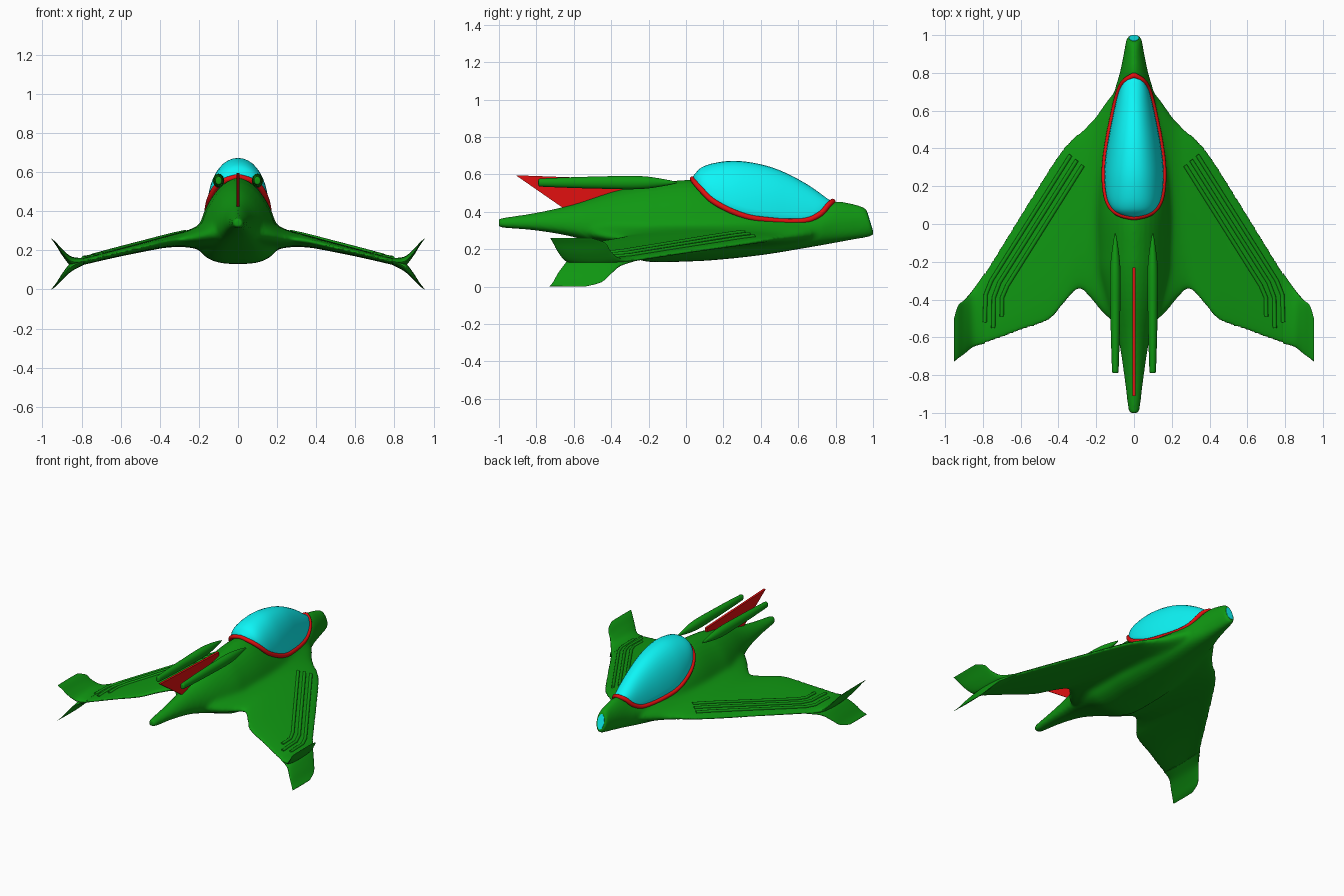
import bpy, bmesh
from math import cos, sin, pi
from mathutils import Vector
from mathutils.bvhtree import BVHTree

if "Cube" in bpy.data.objects:
    bpy.data.objects.remove(bpy.data.objects["Cube"])


def material(name, rgb):
    m = bpy.data.materials.new(name)
    m.diffuse_color = (*rgb, 1)
    m.use_nodes = True
    m.node_tree.nodes["Principled BSDF"].inputs["Base Color"].default_value = m.diffuse_color
    return m


GREEN = material("green", (0.005, 0.31, 0.006))
RED = material("red", (0.76, 0.005, 0.005))
CYAN = material("cyan", (0.004, 0.92, 0.93))


def smooth_rows(rows, sub=4):
    """Catmull-Rom resampling of a table of section rows."""
    rows = [Vector(r) for r in rows]
    out = []
    for i in range(len(rows) - 1):
        p1, p2 = rows[i], rows[i + 1]
        p0, p3 = rows[max(i - 1, 0)], rows[min(i + 2, len(rows) - 1)]
        for k in range(sub):
            t = k / sub
            out.append(0.5 * (2 * p1 + (p2 - p0) * t + (2 * p0 - 5 * p1 + 4 * p2 - p3) * t ** 2
                              + (3 * p1 - p0 - 3 * p2 + p3) * t ** 3))
    return out + [rows[-1]]


def power(v, n):
    return (abs(v) ** (2 / n)) * (1 if v >= 0 else -1)


def activate(obs):
    bpy.ops.object.select_all(action='DESELECT')
    for ob in obs:
        ob.select_set(True)
    bpy.context.view_layer.objects.active = obs[0]


def finish(name, bm, mat, angle=0.7):
    bmesh.ops.recalc_face_normals(bm, faces=bm.faces)
    me = bpy.data.meshes.new(name)
    bm.to_mesh(me)
    bm.free()
    ob = bpy.data.objects.new(name, me)
    bpy.context.collection.objects.link(ob)
    me.materials.append(mat)
    activate([ob])
    bpy.ops.object.shade_smooth_by_angle(angle=angle)
    return ob


def loft(rings):
    bm = bmesh.new()
    vs = [[bm.verts.new(p) for p in r] for r in rings]
    n = len(vs[0])
    for a, b in zip(vs, vs[1:]):
        for i in range(n):
            bm.faces.new((a[i], a[(i + 1) % n], b[(i + 1) % n], b[i]))
    bm.faces.new(vs[0])
    bm.faces.new(vs[-1])
    return bm


def body_ring(y, w, zm, zt, zb, up=1.75, low=2.6, shear=0, n=40):
    """Cross-section across the ship: half-width w, widest at height zm."""
    pts = []
    for i in range(n):
        c, s = cos(2 * pi * i / n), sin(2 * pi * i / n)
        e = up if s >= 0 else low
        z = zm + power(s, e) * (zt - zm if s >= 0 else zm - zb)
        pts.append((w * power(c, e), y - shear * (z - zm), z))
    return pts


def wing_ring(x, le, te, zc, t, side, n=32):
    return [(side * x, (le + te) / 2 + (le - te) / 2 * cos(2 * pi * i / n),
             zc + t * power(sin(2 * pi * i / n), 2.2)) for i in range(n)]


def tube(name, pts, r, mat, closed=False):
    cu = bpy.data.curves.new(name, 'CURVE')
    cu.dimensions = '3D'
    cu.bevel_depth, cu.bevel_resolution = r, 3
    cu.use_fill_caps = True
    sp = cu.splines.new('POLY')
    sp.points.add(len(pts) - 1)
    for p, co in zip(sp.points, pts):
        p.co = (*co, 1)
    sp.use_cyclic_u = closed
    cu.materials.append(mat)
    bpy.context.collection.objects.link(bpy.data.objects.new(name, cu))


# Fuselage: y, half-width, mid height, top, bottom
hull = [(-1, .018, .34, .36, .322), (-.975, .03, .34, .368, .315), (-.8, .052, .34, .395, .30),
        (-.6, .085, .325, .44, .265), (-.4, .15, .285, .505, .20), (-.25, .192, .26, .54, .143),
        (-.15, .2, .25, .555, .13), (0, .205, .25, .57, .134), (.1, .205, .25, .56, .138),
        (.2, .2, .26, .53, .146), (.3, .19, .27, .50, .156), (.45, .165, .28, .45, .175),
        (.6, .133, .30, .415, .2), (.7, .105, .31, .42, .217), (.8, .075, .33, .455, .235),
        (.9, .054, .345, .44, .253)]
rings = [body_ring(*r) for r in smooth_rows(hull)]
rings += [body_ring(.95, .045, .345, .43, .264, 2, 2.2, .2),
          body_ring(.975, .04, .345, .422, .272, 2, 2, .3),
          body_ring(.985, .033, .345, .41, .283, 2, 2, .3)]
shell = [finish("fuselage_and_wings", loft(rings), GREEN)]

# Nose lens set in the slanted nose face
finish("nose_lens", loft([body_ring(y, .026, .345, .397, .297, 2, 2, .3) for y in (.97, .986)]), CYAN)

# Canopy: y, half-width, frame height, top
dome = [(.035, .005, .575, .585), (.05, .07, .555, .605), (.08, .115, .52, .635),
        (.14, .145, .46, .658), (.24, .157, .405, .672), (.34, .153, .37, .665),
        (.45, .137, .355, .64), (.55, .117, .348, .60), (.65, .095, .355, .545),
        (.72, .073, .39, .497), (.76, .045, .435, .468), (.785, .005, .455, .46)]
dome = smooth_rows(dome)
finish("canopy", loft([body_ring(y, w, zb, zt, zb - .01, 2.1, 2) for y, w, zb, zt in dome]), CYAN, 1)
rim = [(w, y, zb) for y, w, zb, zt in dome]
tube("canopy_frame", rim + [(-x, y, z) for x, y, z in reversed(rim)], .015, RED, True)

# Wings and split wing tips: x, leading y, trailing y, height, half-thickness
joint = (.79, -.26, -.633, .143, .018)
wing = [(.04, .73, -.55, .30, .10), (.13, .675, -.51, .285, .085), (.2, .58, -.44, .268, .06),
        (.245, .53, -.385, .26, .047), (.295, .48, -.345, .255, .038), (.37, .405, -.42, .243, .03),
        (.45, .29, -.51, .225, .026), (.6, .05, -.565, .19, .021), (.75, -.195, -.62, .153, .018),
        (.8, -.275, -.635, .141, .018)]
upper_tip = [joint, (.85, -.345, -.65, .143, .024),
             (.895, -.40, -.685, .185, .017), (.93, -.43, -.71, .232, .008), (.953, -.5, -.725, .258, .002)]
lower_tip = [joint, (.85, -.345, -.65, .117, .024),
             (.895, -.40, -.685, .07, .017), (.93, -.45, -.71, .025, .008), (.953, -.53, -.73, .002, .002)]
strips = [((.335, .365), (.755, -.30), (.785, -.375), (.79, -.52)),
          ((.302, .338), (.712, -.31), (.742, -.39), (.745, -.55)),
          ((.270, .310), (.670, -.325), (.698, -.39), (.70, -.49))]
# Side pods: y, radius
pod = [(-.05, .004), (-.1, .015), (-.2, .031), (-.3, .036), (-.45, .033), (-.6, .029),
       (-.75, .023), (-.785, .02), (-.79, .01)]

for side, tag in ((1, "right"), (-1, "left")):
    bm = loft([wing_ring(*r, side) for r in smooth_rows(wing)])
    tree = BVHTree.FromBMesh(bm)
    shell.append(finish("wing_" + tag, bm, GREEN))
    for label, rows in (("upper", upper_tip), ("lower", lower_tip)):
        finish(f"{label}_wing_tip_{tag}", loft([wing_ring(*r, side) for r in smooth_rows(rows)]), GREEN)
    # Raised strips laid on the wing's top surface
    for k, path in enumerate(strips):
        pts = []
        for a, b in zip(path, path[1:]):
            for i in range(8):
                x, y = Vector(a).lerp(Vector(b), i / 7)
                hit = tree.ray_cast(Vector((side * x, y, 1)), Vector((0, 0, -1)))[0]
                if hit and (i or not pts):
                    pts.append(hit)
        tube(f"wing_strip_{tag}_{k + 1}", pts, .011, GREEN)
    rings = []
    for y, r in smooth_rows(pod):
        rings.append([(side * .099 + r * .8 * cos(2 * pi * i / 20), y,
                       .556 + r * sin(2 * pi * i / 20)) for i in range(20)])
    finish("pod_" + tag, loft(rings), GREEN)

# Fuse fuselage and wings into one skin, then soften the wing roots
activate(shell)
bpy.ops.object.join()
skin = shell[0]
mod = skin.modifiers.new("fuse", 'REMESH')
mod.mode, mod.voxel_size = 'VOXEL', .009
while skin.modifiers[0] != mod:
    bpy.ops.object.modifier_remove(modifier=skin.modifiers[0].name)
bpy.ops.object.modifier_apply(modifier=mod.name)
bm = bmesh.new()
bm.from_mesh(skin.data)
for lo, hi, times in ((0, 1, 2), (.09, .30, 8), (.11, .27, 8), (.13, .24, 12)):
    band = [v for v in bm.verts if lo <= abs(v.co.x) <= hi and (times == 2 or v.co.y < .72)]
    for _ in range(times):
        bmesh.ops.smooth_vert(bm, verts=band, factor=.5, use_axis_x=True, use_axis_y=True, use_axis_z=True)
bm.to_mesh(skin.data)
bm.free()
skin.data.shade_smooth()

# Tail fin: thin triangular plate
outline = [(-.91, .595), (-.23, .57), (-.23, .53), (-.65, .415)]
finish("tail_fin", loft([[(x, y, z) for y, z in outline] for x in (-.008, .008)]), RED, .5)
